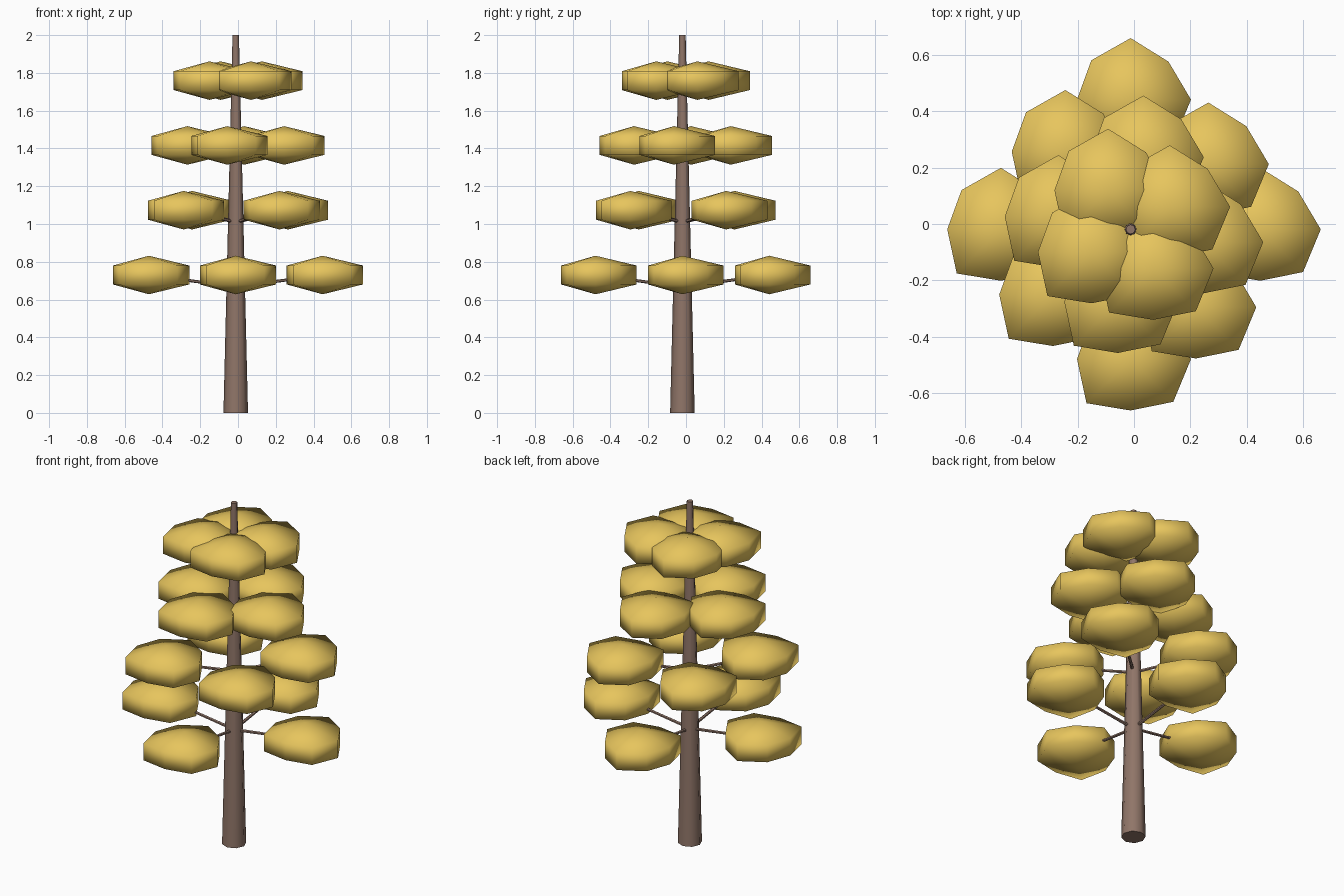
import bpy, bmesh
from math import sin, cos, radians
from mathutils import Vector

if "Cube" in bpy.data.objects:
    bpy.data.objects.remove(bpy.data.objects["Cube"])

AXIS = Vector((-0.012, -0.019, 0))   # trunk axis


def material(name, rgb):
    m = bpy.data.materials.new(name)
    m.diffuse_color = (*rgb, 1)
    m.use_nodes = True
    m.node_tree.nodes["Principled BSDF"].inputs["Base Color"].default_value = m.diffuse_color
    return m


BARK = material("bark", (0.28, 0.18, 0.14))
LEAF = material("yellow_leaves", (0.8, 0.56, 0.11))


def tapered_rod(name, start, end, r1, r2, sides):
    """Tapered cylinder between two points."""
    d = end - start
    bpy.ops.mesh.primitive_cone_add(vertices=sides, radius1=r1, radius2=r2,
                                    depth=d.length, location=(start + end) / 2)
    ob = bpy.context.object
    ob.rotation_euler = d.to_track_quat('Z', 'Y').to_euler()
    ob.name = name
    ob.data.materials.append(BARK)
    bpy.ops.object.shade_smooth_by_angle(angle=radians(50))
    return ob


def leaf_mesh():
    """Irregular eight-sided flattened ball: two rings closed by two tips."""
    radii = [0.214, 0.19, 0.218, 0.197, 0.19, 0.221, 0.182, 0.214]
    bm = bmesh.new()
    low, high = [[bm.verts.new((r * cos(radians(45 * i)), r * sin(radians(45 * i)), z))
                  for i, r in enumerate(radii)] for z in (-0.05, 0.05)]
    bottom, top = bm.verts.new((0, 0, -0.102)), bm.verts.new((0, 0, 0.102))
    for i in range(8):
        j = (i + 1) % 8
        bm.faces.new((low[i], low[j], high[j], high[i]))
        bm.faces.new((high[i], high[j], top))
        bm.faces.new((low[j], low[i], bottom))
    for f in bm.faces:
        f.smooth = True
    me = bpy.data.meshes.new("leaf_clump")
    bm.to_mesh(me)
    bm.free()
    me.materials.append(LEAF)
    return me


# Trunk
tapered_rod("trunk", AXIS, AXIS + Vector((0, 0, 2)), 0.065, 0.017, 8)

# Four tiers of four branches, each tier turned 40 degrees and drawn inwards
clump = leaf_mesh()
for tier in range(4):
    reach = 0.46 - 0.1 * tier
    z = 0.73 + 0.343 * tier
    for k in range(4):
        a = radians(40 * tier + 90 * k)
        centre = AXIS + Vector((reach * cos(a), reach * sin(a), z))
        tapered_rod(f"branch_{tier}_{k}", AXIS + Vector((0, 0, z - 0.063)), centre,
                    0.009, 0.007, 6)
        leaf = bpy.data.objects.new(f"leaf_clump_{tier}_{k}", clump)
        leaf.location = centre
        bpy.context.collection.objects.link(leaf)
